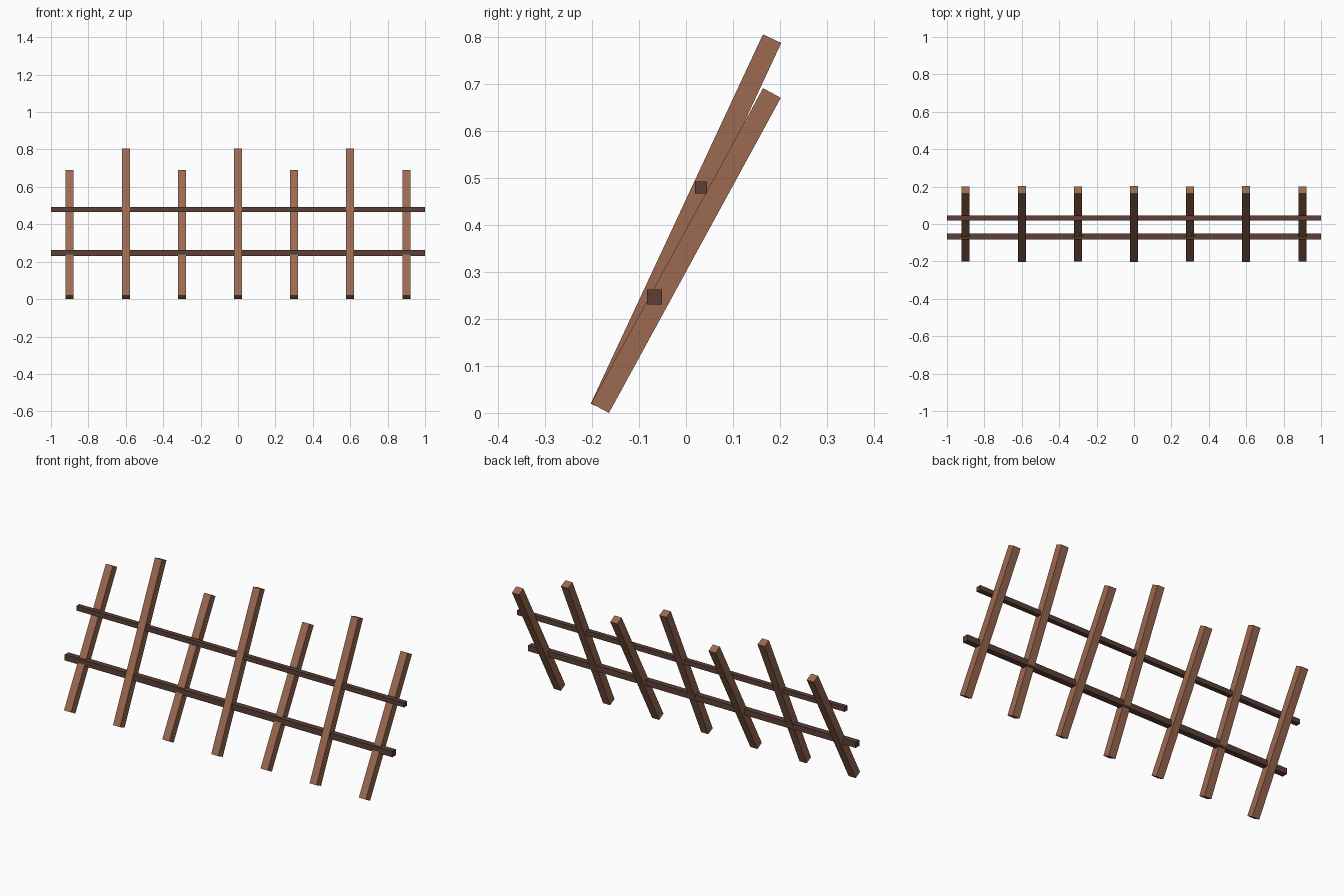
import bpy
from math import radians

cube = bpy.data.objects.get("Cube")
if cube:
    bpy.data.objects.remove(cube, do_unlink=True)


def make_material(name, rgb):
    mat = bpy.data.materials.new(name)
    mat.use_nodes = True
    color = (*rgb, 1.0)
    mat.diffuse_color = color
    mat.node_tree.nodes["Principled BSDF"].inputs["Base Color"].default_value = color
    return mat


def beam(name, size, location, lean, mat):
    """Square-cut timber, leaning back by the given angle."""
    bpy.ops.mesh.primitive_cube_add(size=1, location=location,
                                    rotation=(-radians(lean), 0, 0))
    obj = bpy.context.object
    obj.name = name
    obj.scale = size
    obj.data.materials.append(mat)
    return obj


stake_wood = make_material("warm brown wood", (0.33, 0.143, 0.082))
rail_wood = make_material("dark brown wood", (0.109, 0.051, 0.038))

# Leaning stakes, alternating short and tall
WIDTH = 0.043
for i in range(7):
    x = (i - 3) * 0.3
    if i % 2:
        beam(f"tall_stake_{i}", (WIDTH, WIDTH, 0.866), (x, 0, 0.403), 25, stake_wood)
    else:
        beam(f"short_stake_{i}", (WIDTH, WIDTH, 0.763), (x, 0, 0.345), 28.6, stake_wood)

# Horizontal rails
beam("lower_rail", (2, 0.032, 0.032), (0, -0.067, 0.246), 0, rail_wood)
beam("upper_rail", (2, 0.026, 0.026), (0, 0.032, 0.479), 0, rail_wood)
